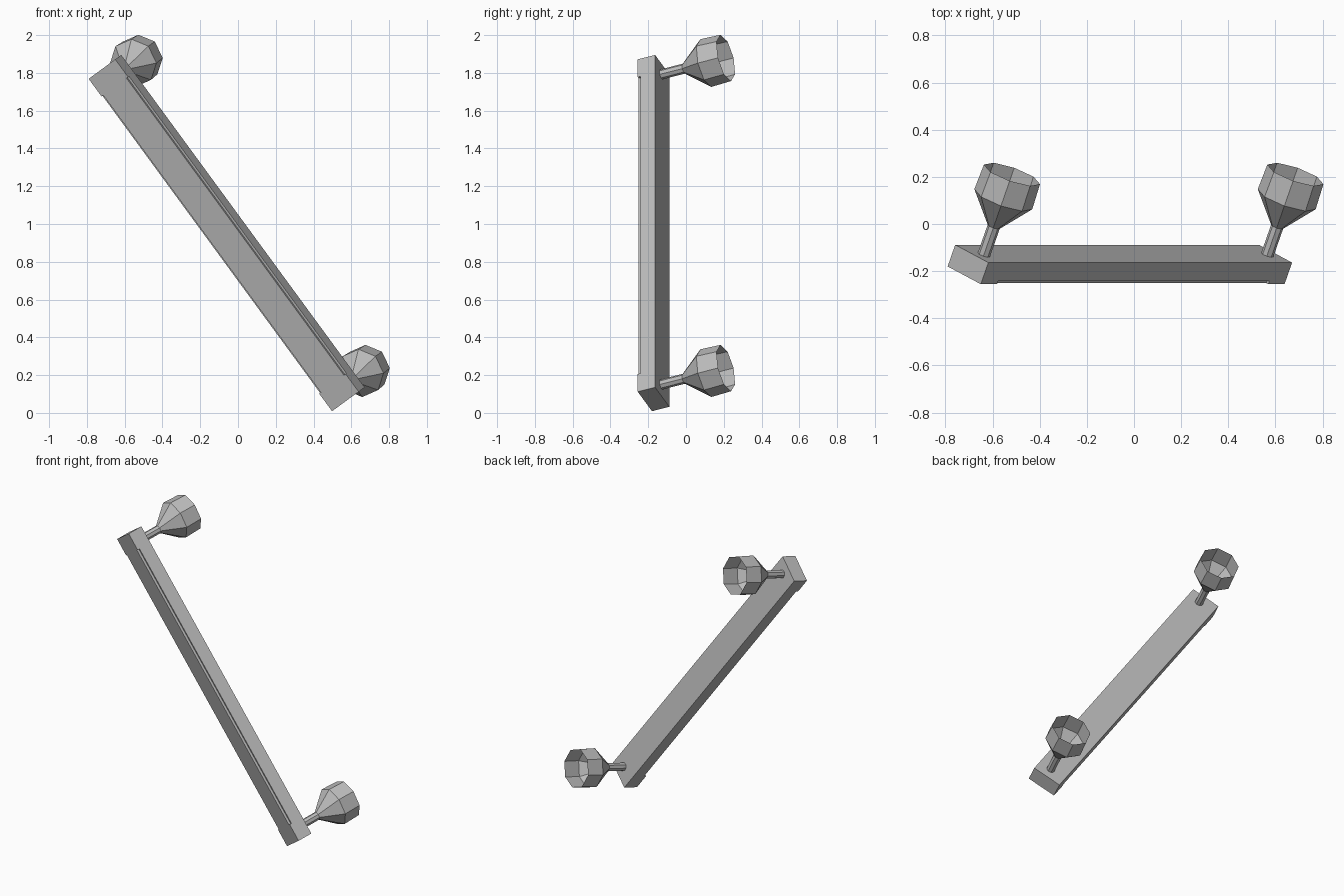
import bpy, bmesh, math
from mathutils import Vector, Matrix

cube = bpy.data.objects.get("Cube")
if cube:
    bpy.data.objects.remove(cube, do_unlink=True)

# One plain grey
grey = bpy.data.materials.new("grey")
grey.use_nodes = True
color = (0.5, 0.5, 0.5, 1)
grey.diffuse_color = color
grey.node_tree.nodes["Principled BSDF"].inputs["Base Color"].default_value = color

# Slanted frame: U across the bar, D down its length, V out of its back
D = Vector((0.591, 0, -0.807)).normalized()
P = Vector((-D.z, 0, D.x))
roll = math.radians(23.4)
U = P * math.cos(roll) - Vector((0, math.sin(roll), 0))
V = U.cross(D)
origin = P * 0.407 + Vector((0, -0.18, 0))
FRAME = Matrix((U, D, V)).transposed().to_4x4()
FRAME.translation = origin

WIDTH, DEPTH = 0.19, 0.10
TOP, BOTTOM, BLOCK = -1.894, 0.287, 0.116
RECESS, MARGIN = 0.015, 0.012


def add_object(name, bm):
    bmesh.ops.recalc_face_normals(bm, faces=bm.faces)
    mesh = bpy.data.meshes.new(name)
    bm.to_mesh(mesh)
    bm.free()
    mesh.materials.append(grey)
    obj = bpy.data.objects.new(name, mesh)
    obj.matrix_world = FRAME
    bpy.context.collection.objects.link(obj)
    return obj


def box(name, low, high):
    bm = bmesh.new()
    low, high = Vector(low), Vector(high)
    size = Matrix.Diagonal(high - low).to_4x4()
    bmesh.ops.create_cube(bm, size=1, matrix=Matrix.Translation((low + high) / 2) @ size)
    return add_object(name, bm)


# Vertices of the round parts line up with the vertical
PHASE = math.atan2(D.z, U.z)


def lathe(name, center, profile, sides=8):
    """Revolve (radius, height) pairs around V, closing only the first ring."""
    bm = bmesh.new()
    rings = []
    for radius, height in profile:
        ring = []
        for i in range(sides):
            a = PHASE + math.tau * i / sides
            ring.append(bm.verts.new((center[0] + radius * math.cos(a),
                                      center[1] + radius * math.sin(a), DEPTH + height)))
        rings.append(ring)
    bm.faces.new(rings[0])
    for a, b in zip(rings, rings[1:]):
        for i in range(sides):
            j = (i + 1) % sides
            bm.faces.new((a[i], a[j], b[j], b[i]))
    return add_object(name, bm)


# Bar with a raised front panel between two end blocks
box("bar", (0, TOP + BLOCK, RECESS), (WIDTH, BOTTOM - BLOCK, DEPTH))
box("front_panel", (MARGIN, TOP + BLOCK, 0), (WIDTH - MARGIN, BOTTOM - BLOCK, RECESS))
box("upper_end_block", (0, TOP, 0), (WIDTH, TOP + BLOCK, DEPTH))
box("lower_end_block", (0, BOTTOM - BLOCK, 0), (WIDTH, BOTTOM, DEPTH))

# Stem and open cup behind each end block
for side, along in (("upper", -1.822), ("lower", 0.213)):
    center = (0.107, along)
    lathe(side + "_stem", center, [(0.027, -0.02), (0.027, 0.13)])
    lathe(side + "_cup", center, [(0.027, 0.13), (0.13, 0.257), (0.126, 0.372)])
